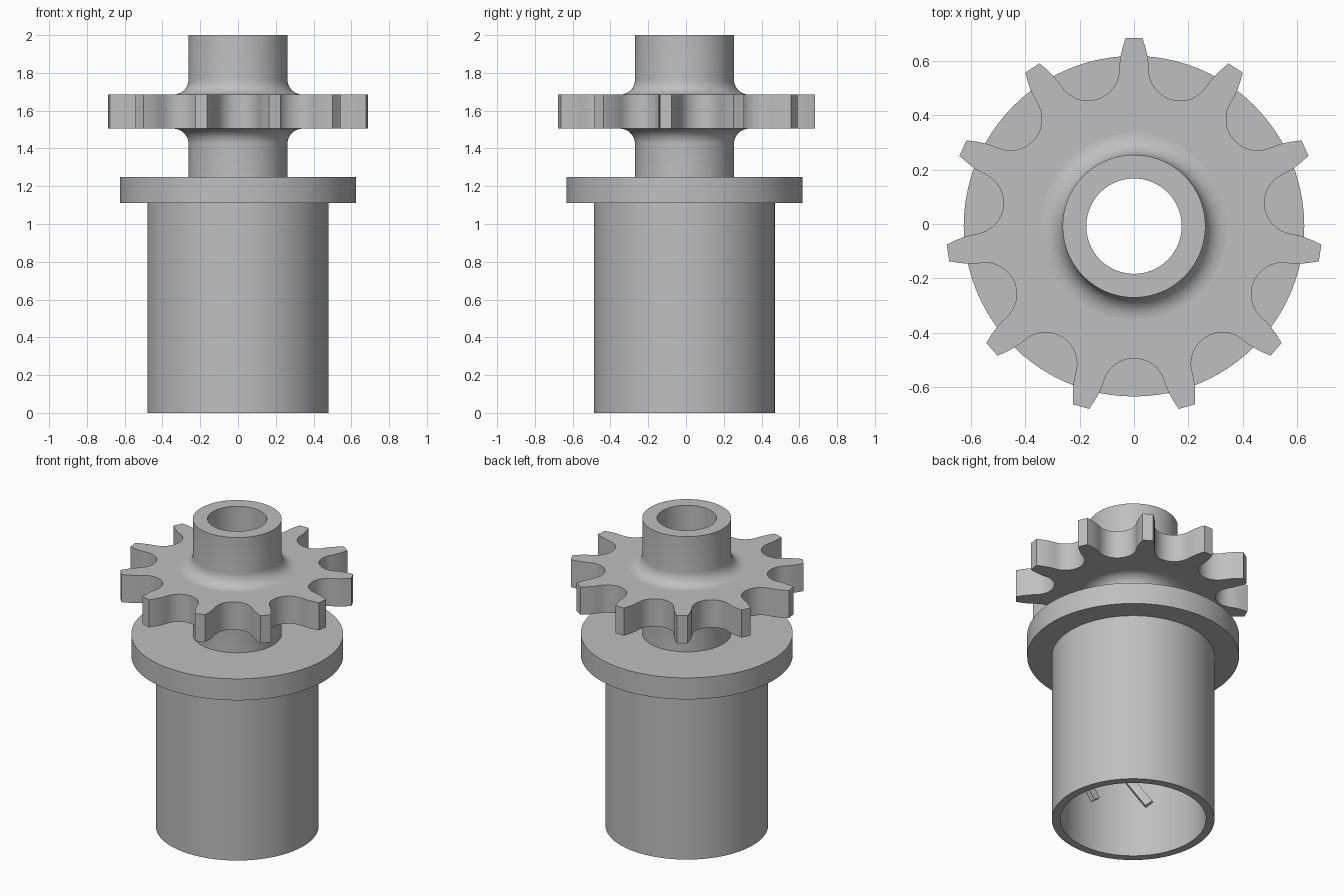
import bpy, bmesh, math
from mathutils import Matrix, Vector

old = bpy.data.objects.get("Cube")
if old:
    bpy.data.objects.remove(old, do_unlink=True)

AXIS_Y = -0.008      # the odd tooth count shifts the axis off the centre
TEETH = 11
SEGMENTS = 96

grey = bpy.data.materials.new("plain grey")
grey.use_nodes = True
grey.diffuse_color = (0.52, 0.52, 0.52, 1)
grey.node_tree.nodes["Principled BSDF"].inputs["Base Color"].default_value = (0.52, 0.52, 0.52, 1)


def finish(name, bm):
    """Turn a bmesh into a smooth shaded object on the axis."""
    bmesh.ops.recalc_face_normals(bm, faces=bm.faces)
    mesh = bpy.data.meshes.new(name)
    bm.to_mesh(mesh)
    bm.free()
    mesh.materials.append(grey)
    obj = bpy.data.objects.new(name, mesh)
    obj.location.y = AXIS_Y
    bpy.context.collection.objects.link(obj)
    bpy.ops.object.select_all(action='DESELECT')
    obj.select_set(True)
    bpy.context.view_layer.objects.active = obj
    bpy.ops.object.shade_smooth_by_angle(angle=math.radians(30))
    return obj


def skin(bm, rings):
    """Join closed rings of points, the last one back to the first."""
    rings = [[bm.verts.new(p) for p in ring] for ring in rings]
    n = len(rings[0])
    for a, b in zip(rings, rings[1:] + rings[:1]):
        for i in range(n):
            j = (i + 1) % n
            bm.faces.new((a[i], a[j], b[j], b[i]))


def circle(r, z):
    return [(r * math.cos(math.tau * i / SEGMENTS), r * math.sin(math.tau * i / SEGMENTS), z)
            for i in range(SEGMENTS)]


def fillet(z, start, end, steps=8):
    """Concave quarter round between hub and toothed wheel."""
    arc = []
    for i in range(steps + 1):
        a = math.radians(start + (end - start) * i / steps)
        arc.append((0.342 + 0.08 * math.cos(a), z + 0.08 * math.sin(a)))
    return arc


# Hollow sleeve, collar and hub, turned as one profile
profile = [(0.43, 0), (0.48, 0), (0.48, 1.11), (0.625, 1.11), (0.625, 1.25), (0.262, 1.25)]
profile += fillet(1.425, 180, 90) + fillet(1.765, 270, 180)
profile += [(0.262, 2), (0.175, 2), (0.175, 1.11), (0.43, 1.11)]
bm = bmesh.new()
skin(bm, [circle(r, z) for r, z in profile])
finish("sleeve_and_hub", bm)

# Toothed wheel: half a tooth and half a roller seat, mirrored and repeated
half_pitch = math.pi / TEETH
seat = Vector((0.6 * math.sin(half_pitch), 0.6 * math.cos(half_pitch)))
half = [Vector(p) for p in ((0.031, 0.69), (0.042, 0.655), (0.05, 0.62), (0.053, 0.595))]
for i in range(9):
    a = math.pi + (math.pi / 2 - half_pitch) * i / 8
    half.append(seat + 0.115 * Vector((math.cos(a), math.sin(a))))
tooth = [Vector((-p.x, p.y)) for p in reversed(half[:-1])] + half
outline = []
for k in range(TEETH):
    turn = Matrix.Rotation(-2 * half_pitch * k, 2)
    outline += [turn @ p for p in tooth]
inner = [p.normalized() * 0.335 for p in outline]
bm = bmesh.new()
skin(bm, [[(p.x, p.y, z) for p in loop] for loop, z in
          ((inner, 1.505), (outline, 1.505), (outline, 1.685), (inner, 1.685))])
finish("toothed_wheel", bm)

# Small slanted ribs on the inner wall of the sleeve
bm = bmesh.new()
for k in range(8):
    place = (Matrix.Rotation(math.tau * k / 8, 4, 'Z')
             @ Matrix.Translation((0.42, 0, 0.42))
             @ Matrix.Rotation(math.radians(-35), 4, 'X')
             @ Matrix.Diagonal((0.04, 0.05, 0.2, 1)))
    bmesh.ops.create_cube(bm, size=1, matrix=place)
finish("inner_ribs", bm)
